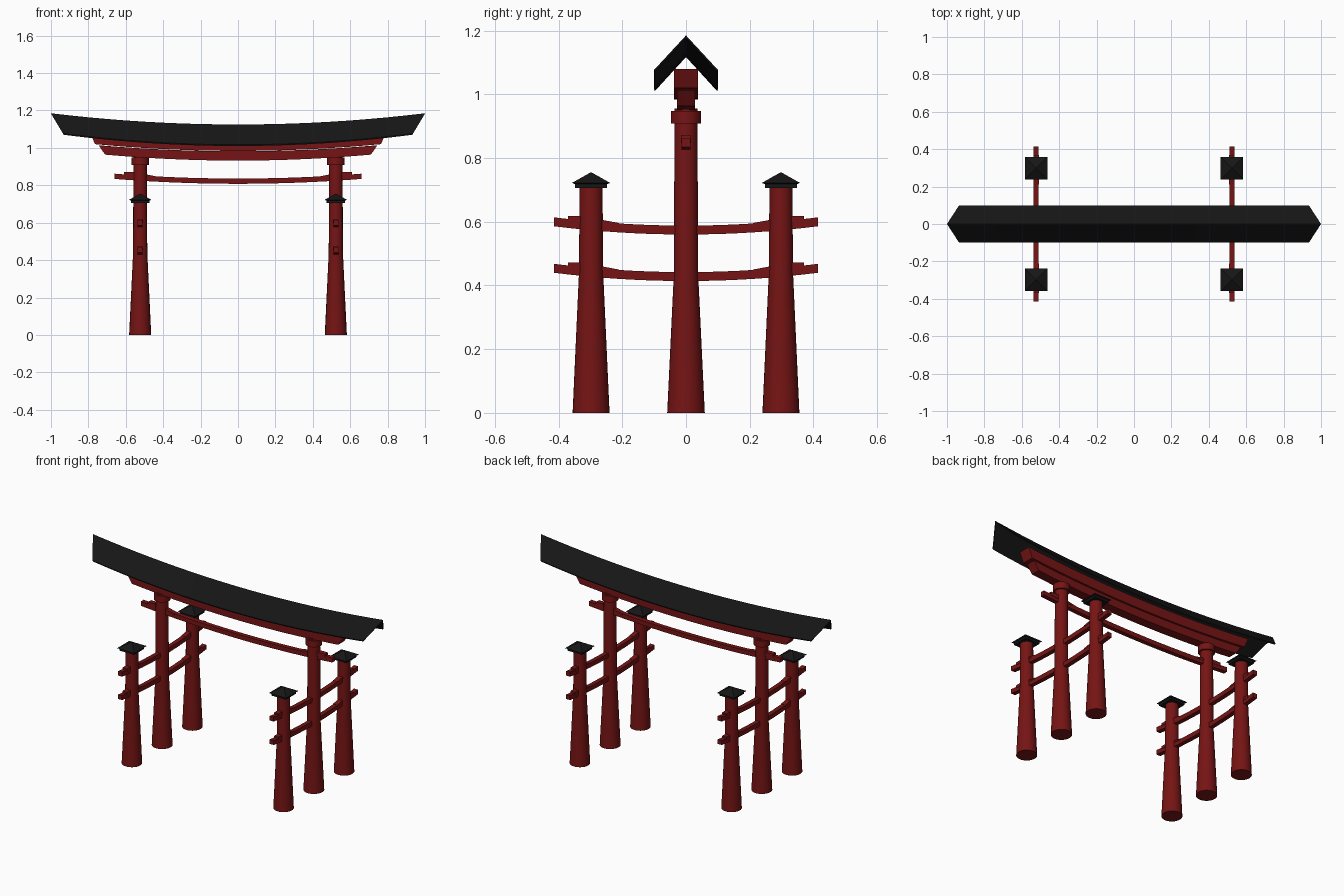
import bpy, bmesh, math
from mathutils import Matrix

cube = bpy.data.objects.get("Cube")
if cube:
    bpy.data.objects.remove(cube)


def material(name, colour):
    mat = bpy.data.materials.new(name)
    mat.use_nodes = True
    mat.diffuse_color = colour
    mat.node_tree.nodes["Principled BSDF"].inputs["Base Color"].default_value = colour
    return mat


RED = material("red_lacquer", (0.18, 0.007, 0.007, 1))
BLACK = material("black_roofing", (0.008, 0.008, 0.008, 1))


def finish(name, bm, mat, matrix=Matrix(), smooth=True):
    bmesh.ops.recalc_face_normals(bm, faces=bm.faces)
    mesh = bpy.data.meshes.new(name)
    bm.to_mesh(mesh)
    bm.free()
    mesh.materials.append(mat)
    obj = bpy.data.objects.new(name, mesh)
    bpy.context.collection.objects.link(obj)
    obj.matrix_world = matrix
    if smooth:
        bpy.ops.object.select_all(action='DESELECT')
        obj.select_set(True)
        bpy.context.view_layer.objects.active = obj
        bpy.ops.object.shade_smooth_by_angle(angle=math.radians(30))
    return obj


def skin(bm, rings):
    """Bridge closed rings of equal size and cap both ends."""
    for a, b in zip(rings, rings[1:]):
        for i in range(len(a)):
            j = (i + 1) % len(a)
            bm.faces.new((a[i], a[j], b[j], b[i]))
    bm.faces.new(rings[0])
    bm.faces.new(rings[-1])


def curved_beam(name, section, rise, mat, matrix=Matrix(), steps=20):
    """Sweep a section of (y, z, half length) along x with upturned ends."""
    bm = bmesh.new()
    rings = []
    for k in range(steps + 1):
        t = 2 * k / steps - 1
        rings.append([bm.verts.new((t * h, y, z + rise * t * t)) for y, z, h in section])
    skin(bm, rings)
    return finish(name, bm, mat, matrix)


def box_section(w, low, high, h_low, h_high):
    return [(-w, low, h_low), (w, low, h_low), (w, high, h_high), (-w, high, h_high)]


def lathe(name, profile, sides, mat, location, turn=0):
    """Stack regular rings of (radius, z)."""
    bm = bmesh.new()
    rings = []
    for r, z in profile:
        angles = [turn + math.tau * i / sides for i in range(sides)]
        rings.append([bm.verts.new((r * math.cos(a), r * math.sin(a), z)) for a in angles])
    skin(bm, rings)
    return finish(name, bm, mat, Matrix.Translation(location), sides > 4)


def wedge(name, outline, width, matrix):
    """Extrude an (x, z) outline across y."""
    bm = bmesh.new()
    skin(bm, [[bm.verts.new((x, y, z)) for x, z in outline] for y in (-width, width)])
    finish(name, bm, RED, matrix, False)


POST_X, POST_Y = 0.523, 0.298

# Thin folded roof with raking ends
curved_beam("roof", [(-0.1, 1.017, 0.935), (0, 1.125, 1.0), (0.1, 1.017, 0.935),
                     (0.098, 1.01, 0.932), (0, 1.117, 0.996), (-0.098, 1.01, 0.932)],
            0.06, BLACK)

# Lintels and long tie beam
curved_beam("upper_lintel", box_section(0.038, 0.984, 1.044, 0.765, 0.79), 0.036, RED)
curved_beam("lower_lintel", box_section(0.029, 0.932, 0.982, 0.711, 0.745), 0.032, RED)
curved_beam("tie_beam", box_section(0.0135, 0.808, 0.836, 0.66, 0.66), 0.026, RED)

for side, sx in (("left", 1), ("right", -1)):
    # Main post with collar
    lathe(side + "_main_post", [(0.059, 0), (0.038, 0.44), (0.036, 0.955)], 32, RED,
          (sx * POST_X, 0, 0))
    lathe(side + "_collar", [(0.047, 0.908), (0.047, 0.948)], 32, RED, (sx * POST_X, 0, 0))
    wedge(side + "_tie_wedge", [(0.61, 0.85), (0.61, 0.872), (0.56, 0.872), (0.43, 0.846),
                                (0.43, 0.84)], 0.015, Matrix.Diagonal((sx, 1, 1, 1)))

    # Curved side rails, each wedged at both outer posts
    for level, z in (("upper", 0.56), ("lower", 0.414)):
        frame = Matrix.Translation((sx * POST_X, 0, z)) @ Matrix.Rotation(math.pi / 2, 4, 'Z')
        curved_beam(f"{side}_{level}_rail", box_section(0.0135, 0, 0.028, 0.415, 0.415),
                    0.026, RED, frame)
        for end, sy in (("back", 1), ("front", -1)):
            wedge(f"{side}_{level}_{end}_wedge",
                  [(0.37, 0.042), (0.37, 0.058), (0.33, 0.058), (0.21, 0.036), (0.21, 0.03)],
                  0.015, frame @ Matrix.Diagonal((sy, 1, 1, 1)))

    # Outer posts with square peaked caps
    for end, sy in (("back", 1), ("front", -1)):
        spot = (sx * POST_X, sy * POST_Y, 0)
        lathe(f"{side}_{end}_post", [(0.058, 0), (0.038, 0.44), (0.036, 0.715)], 32, RED, spot)
        root = math.sqrt(2)
        lathe(f"{side}_{end}_cap", [(0.05 * root, 0.706), (0.05 * root, 0.718),
                                    (0.06 * root, 0.722), (0.002, 0.755)],
              4, BLACK, spot, math.pi / 4)
